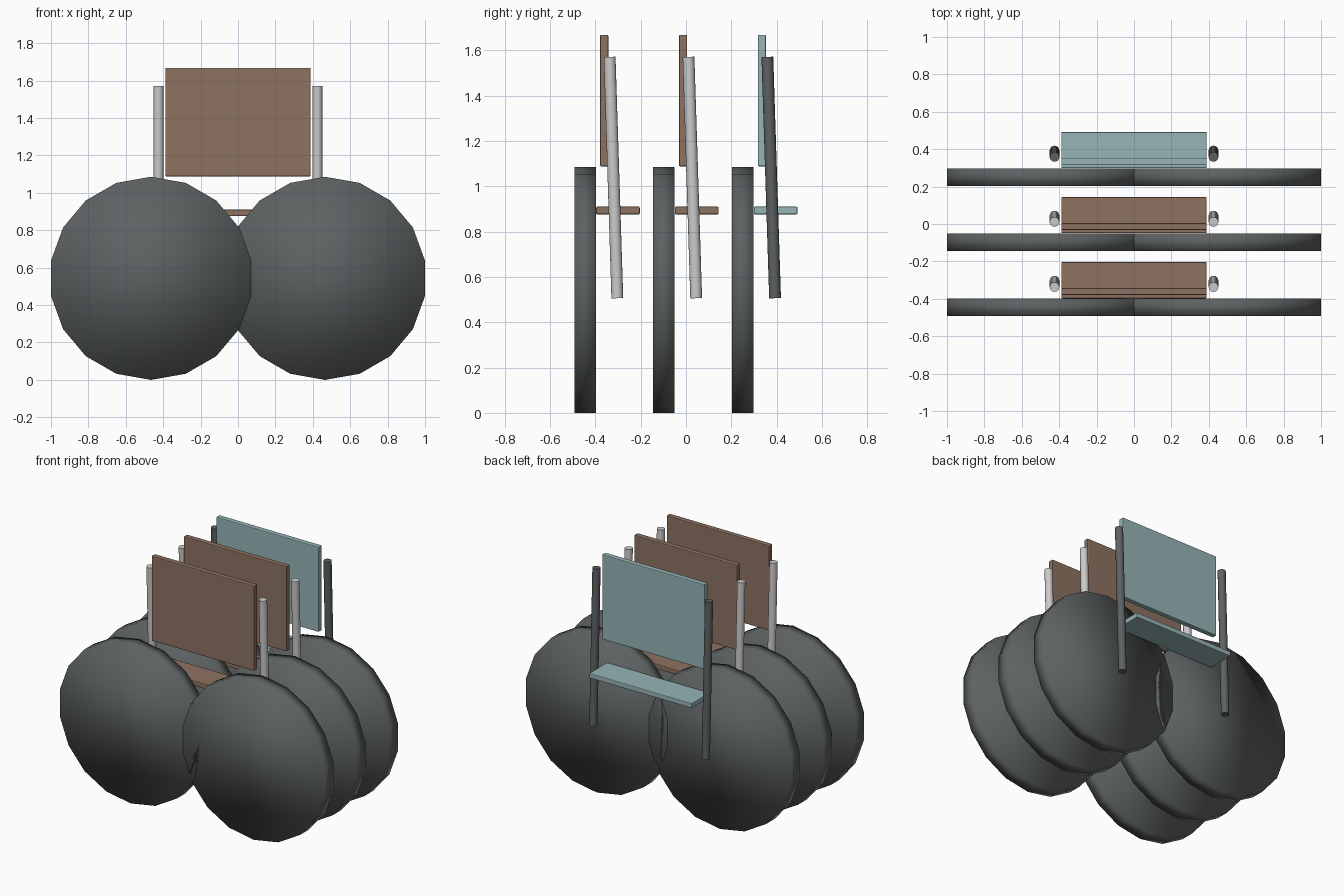
import bpy
import math
from mathutils import Vector

if "Cube" in bpy.data.objects:
    bpy.data.objects.remove(bpy.data.objects["Cube"])


def material(name, rgb):
    mat = bpy.data.materials.new(name)
    mat.diffuse_color = (*rgb, 1)
    mat.use_nodes = True
    mat.node_tree.nodes["Principled BSDF"].inputs["Base Color"].default_value = mat.diffuse_color
    return mat


BROWN = material("brown", (0.27, 0.17, 0.12))
TEAL = material("teal", (0.31, 0.46, 0.47))
DARK = material("dark_grey", (0.11, 0.12, 0.12))
LIGHT = material("light_grey", (0.55, 0.55, 0.55))


def board(name, lo, hi, mat):
    """Thin board between two corners, edges slightly bevelled."""
    lo, hi = Vector(lo), Vector(hi)
    bpy.ops.mesh.primitive_cube_add(size=1, location=(lo + hi) / 2)
    obj = bpy.context.object
    obj.name = name
    obj.scale = hi - lo
    bpy.ops.object.transform_apply(location=False, rotation=False, scale=True)
    bevel = obj.modifiers.new("soft_edges", 'BEVEL')
    bevel.width = 0.005
    bevel.segments = 2
    obj.data.materials.append(mat)


def rod(name, start, end, radius, sides, mat):
    """Cylinder running from start to end."""
    start, end = Vector(start), Vector(end)
    axis = end - start
    bpy.ops.mesh.primitive_cylinder_add(vertices=sides, radius=radius,
                                        depth=axis.length, location=(start + end) / 2)
    obj = bpy.context.object
    obj.name = name
    # tilt lies in the YZ plane only
    obj.rotation_euler.x = math.atan2(-axis.y, axis.z)
    obj.data.materials.append(mat)
    return obj


# three rows, front to back; the last has its own colours
rows = [("front", -0.348, BROWN, LIGHT),
        ("middle", 0.0, BROWN, LIGHT),
        ("rear", 0.348, TEAL, DARK)]

for row, y, panel_mat, post_mat in rows:
    # backrest and seat
    board(f"{row}_backrest", (-0.388, y - 0.031, 1.088), (0.388, y + 0.005, 1.668), panel_mat)
    board(f"{row}_seat", (-0.388, y - 0.049, 0.876), (0.388, y + 0.144, 0.910), panel_mat)

    for side, sx in (("left", -1), ("right", 1)):
        # leaning side post
        post = rod(f"{row}_{side}_post", (sx * 0.425, y + 0.045, 0.506),
                   (sx * 0.425, y + 0.011, 1.571), 0.026, 16, post_mat)
        bpy.ops.object.shade_smooth_by_angle(angle=math.radians(40))
        # large low-poly disc, smooth shaded across its rim
        rod(f"{row}_{side}_disc", (sx * 0.465, y - 0.05, 0.543),
            (sx * 0.465, y - 0.145, 0.543), 0.543, 18, DARK)
        bpy.ops.object.shade_smooth()
